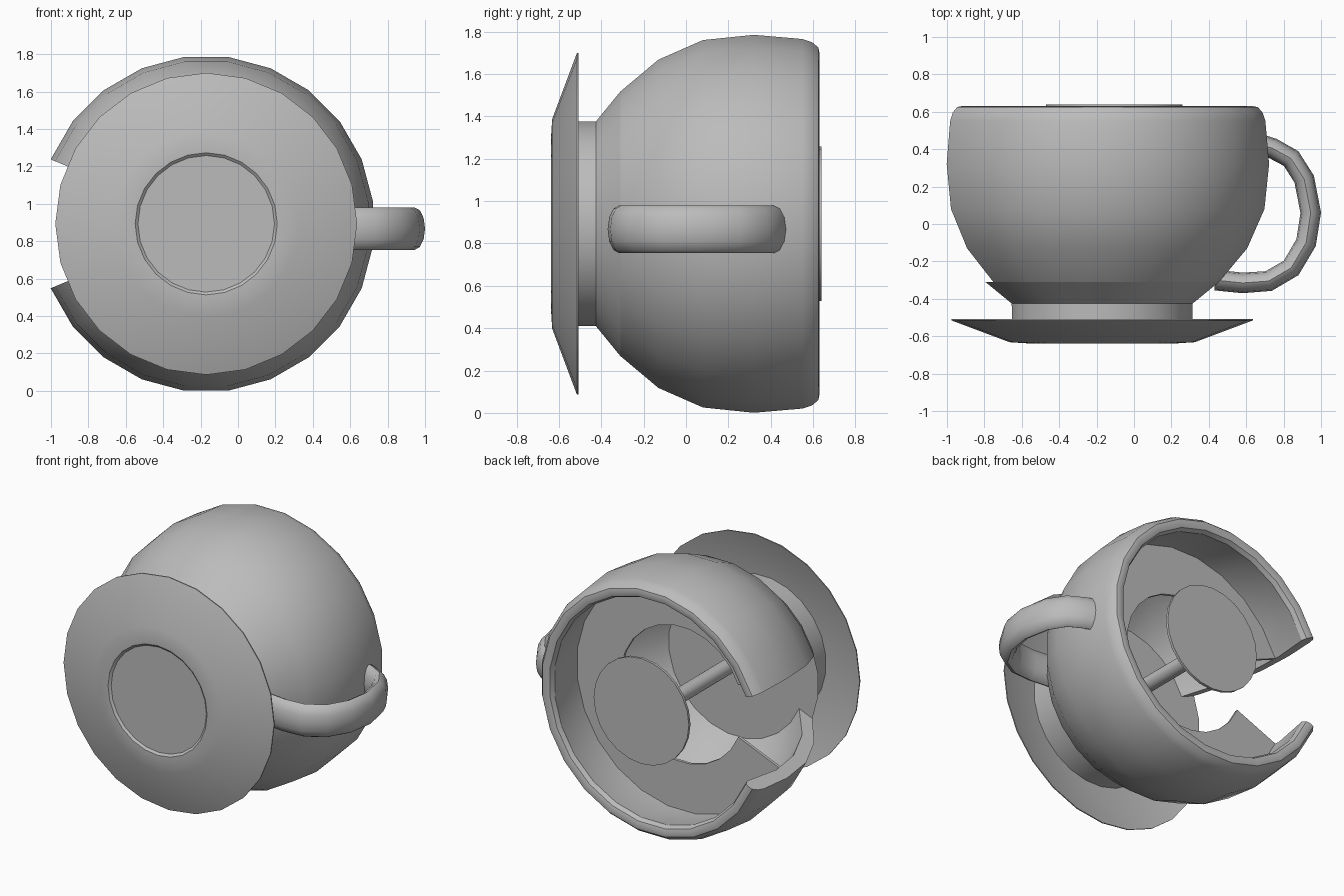
import bpy, bmesh, math
from mathutils import Vector

old = bpy.data.objects.get("Cube")
if old:
    bpy.data.objects.remove(old, do_unlink=True)

CX, CZ, SEG = -0.17, 0.893, 24

grey = bpy.data.materials.new("plain_grey")
grey.use_nodes = True
grey.diffuse_color = (0.5, 0.5, 0.5, 1)
grey.node_tree.nodes["Principled BSDF"].inputs["Base Color"].default_value = (0.5, 0.5, 0.5, 1)


def finish(name, bm, angle=30):
    """Turn a bmesh into a shaded object."""
    bmesh.ops.remove_doubles(bm, verts=bm.verts, dist=0.0001)
    bmesh.ops.recalc_face_normals(bm, faces=bm.faces)
    mesh = bpy.data.meshes.new(name)
    bm.to_mesh(mesh)
    bm.free()
    mesh.materials.append(grey)
    obj = bpy.data.objects.new(name, mesh)
    bpy.context.collection.objects.link(obj)
    bpy.ops.object.select_all(action="DESELECT")
    obj.select_set(True)
    bpy.context.view_layer.objects.active = obj
    bpy.ops.object.shade_smooth_by_angle(angle=math.radians(angle))
    return obj


def turned(name, profile, cx=CX, start=0.0, steps=SEG, closed=False):
    """Turn a (radius, y) profile about the cup's axis; partial turns get end caps."""
    bm = bmesh.new()
    full = steps == SEG
    rings = []
    for i in range(steps if full else steps + 1):
        a = math.radians(start + i * 360 / SEG)
        rings.append([bm.verts.new((cx + r * math.cos(a), y, CZ + r * math.sin(a)))
                      for r, y in profile])
    n = len(profile)
    for i in range(steps):
        a, b = rings[i], rings[(i + 1) % len(rings)]
        for j in range(n if closed else n - 1):
            k = (j + 1) % n
            bm.faces.new((a[j], a[k], b[k], b[j]))
    if not full:
        bm.faces.new(rings[0])
        bm.faces.new(rings[-1])
    bmesh.ops.dissolve_degenerate(bm, edges=bm.edges, dist=0.0001)
    return finish(name, bm)


# Cup wall with a rounded lip and a wedge missing on one side
wall = [(0.63, -0.31), (0.782, -0.13), (0.875, 0.08), (0.9, 0.32), (0.88, 0.55),
        (0.865, 0.595), (0.84, 0.625), (0.815, 0.63), (0.785, 0.62), (0.77, 0.59),
        (0.81, 0.32), (0.785, 0.1), (0.69, -0.12), (0.52, -0.31)]
turned("cup_wall", wall, start=-157.5, steps=21, closed=True)

# Flat ring inside the cup, open at the same wedge
turned("inner_ring", [(0.47, 0.29), (0.81, 0.29), (0.81, 0.27), (0.47, 0.27)],
       start=-157.5, steps=21, closed=True)

# Complete cup bottom and foot
turned("cup_base", [(0, -0.31), (0.63, -0.31), (0.488, -0.425), (0.485, -0.6), (0, -0.6)],
       start=7.5)

# Saucer with a shallow ring on its underside
turned("saucer", [(0, -0.625), (0.365, -0.625), (0.38, -0.638), (0.40, -0.638), (0.495, -0.632),
                  (0.807, -0.515), (0.807, -0.507), (0.5, -0.6), (0, -0.6)])

# Disc at the opening and the rod holding it
turned("disc", [(0, 0.64), (0.365, 0.64), (0.365, 0.622), (0, 0.622)], cx=-0.105)
turned("rod", [(0, 0.625), (0.05, 0.625), (0.05, -0.31), (0, -0.31)])

# Handle: oval section swept along a curved path
path = [Vector((x, y, 0.867)) for x, y in
        ((0.66, 0.43), (0.74, 0.405), (0.84, 0.35), (0.91, 0.24), (0.945, 0.06), (0.92, -0.1),
         (0.84, -0.235), (0.72, -0.305), (0.58, -0.315), (0.435, -0.3))]
bm = bmesh.new()
rings = []
for i, p in enumerate(path):
    along = (path[min(i + 1, len(path) - 1)] - path[max(i - 1, 0)]).normalized()
    side = Vector((-along.y, along.x, 0))
    rings.append([bm.verts.new(p + side * 0.055 * math.cos(t) + Vector((0, 0, 0.113 * math.sin(t))))
                  for t in (math.tau * k / 12 for k in range(12))])
for a, b in zip(rings, rings[1:]):
    for k in range(12):
        m = (k + 1) % 12
        bm.faces.new((a[k], a[m], b[m], b[k]))
bm.faces.new(rings[0])
bm.faces.new(rings[-1])
finish("handle", bm, 45)
